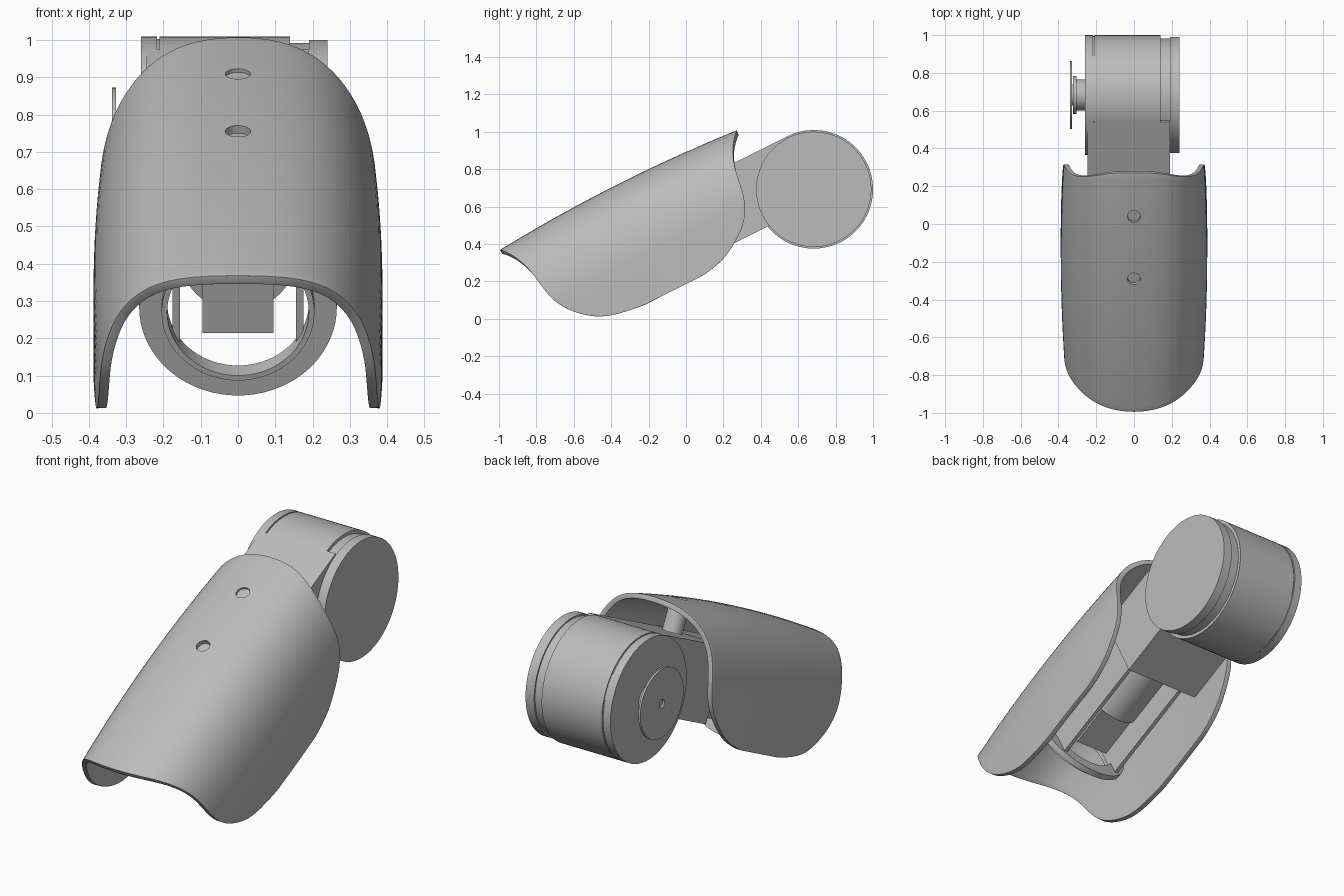
import bpy, bmesh, math
from mathutils import Matrix, Vector

cube = bpy.data.objects.get("Cube")
if cube:
    bpy.data.objects.remove(cube, do_unlink=True)

TILT = math.radians(26.7)          # lean of the limb
LEAN = Matrix.Rotation(TILT, 3, 'X')
HALF_PI = math.pi / 2

grey = bpy.data.materials.new("plain grey")
grey.use_nodes = True
grey.diffuse_color = (0.5, 0.5, 0.5, 1)
bsdf = next(n for n in grey.node_tree.nodes if n.type == 'BSDF_PRINCIPLED')
bsdf.inputs["Base Color"].default_value = grey.diffuse_color


def make(name, bm, loc=(0, 0, 0), rot=(0, 0, 0)):
    mesh = bpy.data.meshes.new(name)
    bm.to_mesh(mesh)
    bm.free()
    ob = bpy.data.objects.new(name, mesh)
    bpy.context.collection.objects.link(ob)
    ob.location, ob.rotation_euler = loc, rot
    mesh.materials.append(grey)
    return ob


def select(ob):
    bpy.ops.object.select_all(action='DESELECT')
    ob.select_set(True)
    bpy.context.view_layer.objects.active = ob


def smooth(ob, angle=35):
    select(ob)
    bpy.ops.object.shade_smooth_by_angle(angle=math.radians(angle))


def lathe(name, profile, loc, rot, steps=72, closed=False):
    """Spin (radius, height) points about the local z axis."""
    bm = bmesh.new()
    verts = [bm.verts.new((r, 0, h)) for r, h in profile]
    pairs = list(zip(verts, verts[1:]))
    if closed:
        pairs.append((verts[-1], verts[0]))
    edges = [bm.edges.new(p) for p in pairs]
    bmesh.ops.spin(bm, geom=verts + edges, axis=(0, 0, 1), cent=(0, 0, 0),
                   angle=2 * math.pi, steps=steps)
    bmesh.ops.remove_doubles(bm, verts=bm.verts, dist=0.0001)
    bmesh.ops.recalc_face_normals(bm, faces=bm.faces)
    ob = make(name, bm, loc, rot)
    smooth(ob)
    return ob


def box(name, x, u, v):
    """Box in the leaning frame: x across, u along the limb, v above it."""
    bm = bmesh.new()
    bmesh.ops.create_cube(bm, size=1)
    for p in bm.verts:
        p.co = [lo + (c + 0.5) * (hi - lo) for c, (lo, hi) in zip(p.co, (x, u, v))]
    return make(name, bm, rot=(TILT, 0, 0))


# Cover shell: (height, front end, back end) of each row, then mirrored over x
rows = [(.166, -.18, .20), (.19, -.353, .32), (.235, -.445, .40), (.31, -.53, .505),
        (.39, -.585, .555), (.48, -.61, .58), (.60, -.625, .592), (.69, -.66, .627),
        (.74, -.69, .66), (.77, -.715, .69), (.78, -.727, .697)]
COLS = 12


def shell_point(side, v, u):
    w = max(0, (v - .38) / .4)
    x = (.388 - .05 * u * u) * max(0, 1 - w ** 2.5) ** .4
    return Vector((side * x, u, v + .03 * w * (1 - (u / .71) ** 2)))


bm = bmesh.new()
sections = [(1, r) for r in rows] + [(-1, r) for r in rows[-2::-1]]
grid = [[bm.verts.new(shell_point(s, v, a + (b - a) * j / COLS)) for j in range(COLS + 1)]
        for s, (v, a, b) in sections]
for lo, hi in zip(grid, grid[1:]):
    for j in range(COLS):
        bm.faces.new((lo[j], lo[j + 1], hi[j + 1], hi[j]))
shell = make("cover_shell", bm, rot=(TILT, 0, 0))
sub = shell.modifiers.new("round", 'SUBSURF')
sub.levels = sub.render_levels = 2
wall = shell.modifiers.new("wall", 'SOLIDIFY')
wall.thickness, wall.offset = .026, -1
rim = shell.modifiers.new("rim", 'BEVEL')
rim.width, rim.segments = .009, 3
rim.limit_method, rim.angle_limit = 'ANGLE', math.radians(60)

# Screw holes through the shell, with a mounting post under each
SCREWS = (.444, .08)
cutters = []
for i, u in enumerate(SCREWS):
    base = LEAN @ Vector((0, u, .6))
    lathe(f"mounting_post_{i + 1}", [(0, 0), (.05, 0), (.05, .182), (0, .182)],
          base, (TILT, 0, 0), 32)
    cut = lathe(f"hole_cutter_{i + 1}", [(0, .1), (.034, .1), (.034, .35), (0, .35)],
                base, (TILT, 0, 0), 32)
    cut.hide_render = True
    cutters.append(cut)
    hole = shell.modifiers.new("screw_hole", 'BOOLEAN')
    hole.operation, hole.object, hole.solver = 'DIFFERENCE', cut, 'EXACT'
bpy.context.view_layer.update()
select(shell)
for name in [m.name for m in shell.modifiers]:
    bpy.ops.object.modifier_apply(modifier=name)
for cut in cutters:
    bpy.data.objects.remove(cut, do_unlink=True)
smooth(shell, 40)

# Arm: solid neck, then an open-bottomed motor housing
box("arm_neck", (-.245, .19), (.33, .92), (.245, .628))
box("housing_top", (-.175, .175), (-.26, .34), (.6, .632))
for label, s in (("left", 1), ("right", -1)):
    box(f"housing_wall_{label}", sorted((s * .155, s * .175)), (-.26, .34), (.27, .61))
box("motor_block", (-.095, .095), (-.2, .05), (.34, .61))
along = (TILT - HALF_PI, 0, 0)
lathe("motor_barrel", [(0, 0), (.152, 0), (.152, .32), (0, .32)],
      LEAN @ Vector((0, .02, .45)), along)

# Ring flange with a short collar at the front of the housing
lathe("front_flange",
      [(.19, -.03), (.205, -.03), (.205, 0), (.265, 0), (.265, .03), (.19, .03)],
      LEAN @ Vector((0, -.27, .453)), along, closed=True)

# Joint drum across the back, with a groove near its right end
hub = (0, .683, .692)
across = (0, HALF_PI, 0)
lathe("joint_drum", [(0, -.26), (.317, -.26), (.317, -.217), (.311, -.217), (.311, -.21),
                     (.317, -.21), (.317, .14), (0, .14)], hub, across, 96)
lathe("drum_end_cap", [(0, .14), (.3, .14), (.3, .19), (.308, .19), (.308, .24), (0, .24)],
      hub, across, 96)

# Output shaft and mounting disc on the right end
lathe("output_shaft", [(0, -.328), (.055, -.328), (.055, -.322), (.1, -.322), (.1, -.305),
                       (.083, -.305), (.083, -.25), (0, -.25)], hub, across, 48)
lathe("output_disc", [(.022, -.338), (.18, -.338), (.18, -.327), (.022, -.327)],
      hub, across, 64, closed=True)
